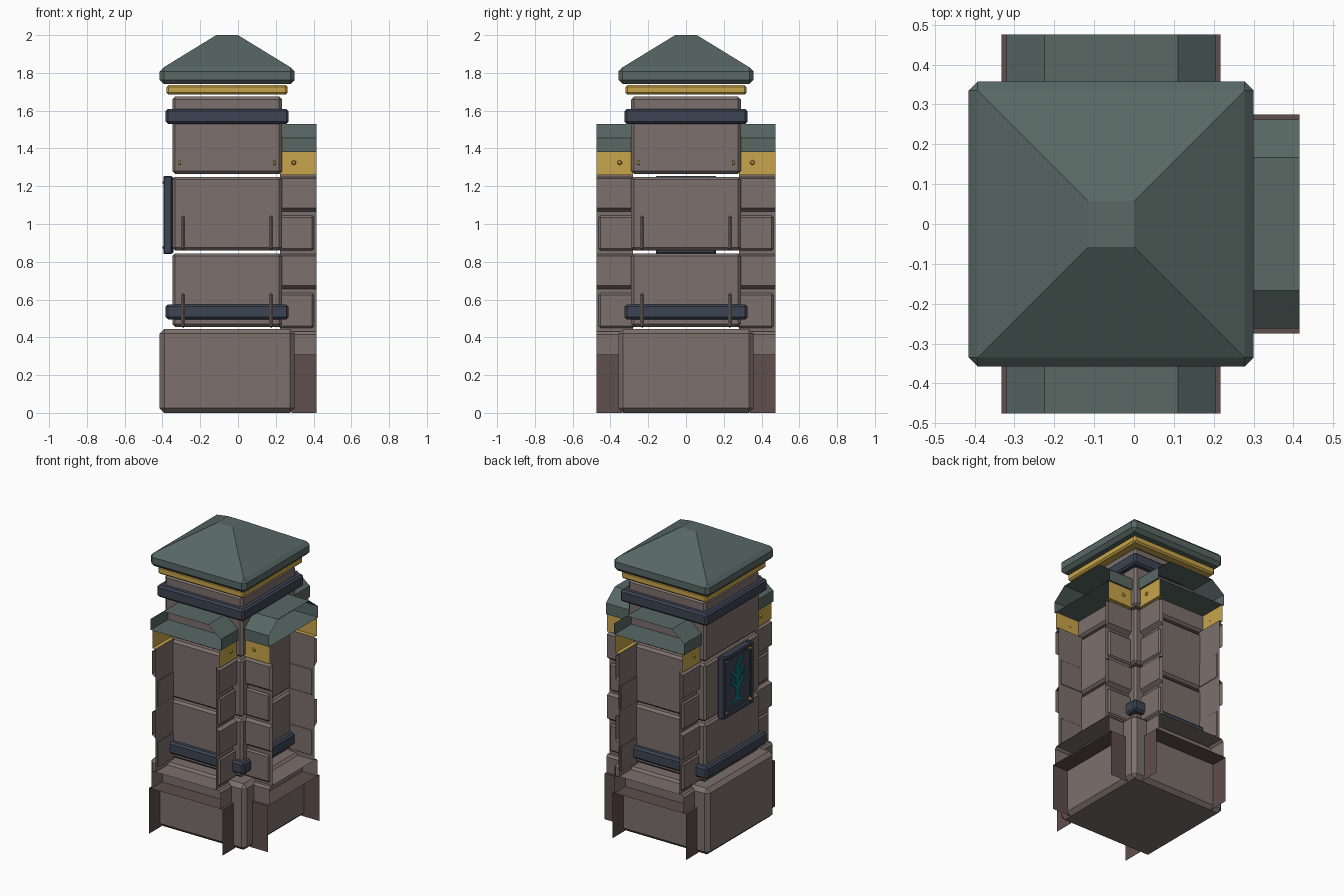
import bpy, bmesh, math
from mathutils import Matrix, Vector

if "Cube" in bpy.data.objects:
    bpy.data.objects.remove(bpy.data.objects["Cube"], do_unlink=True)

CENTRE = -0.0575


def material(name, *srgb):
    lin = [(c / 255 / 12.92 if c < 10 else ((c / 255 + 0.055) / 1.055) ** 2.4) for c in srgb]
    m = bpy.data.materials.new(name)
    m.use_nodes = True
    m.diffuse_color = (*lin, 1)
    m.node_tree.nodes["Principled BSDF"].inputs["Base Color"].default_value = (*lin, 1)
    return m


STONE = material("warm grey stone", 124, 112, 108)
DARK = material("dark brown stone", 94, 78, 76)
SLATE = material("grey green slate", 88, 104, 100)
GOLD = material("gold", 200, 165, 75)
NAVY = material("navy metal", 60, 67, 82)
TEAL = material("teal inlay", 14, 122, 128)


def finish(name, bm, mat, angle=0.0):
    """Local axes: x outward, y across, z up; angle turns the part about the post."""
    me = bpy.data.meshes.new(name)
    bm.to_mesh(me)
    bm.free()
    me.materials.append(mat)
    ob = bpy.data.objects.new(name, me)
    ob.location.x = CENTRE
    ob.rotation_euler.z = angle
    bpy.context.collection.objects.link(ob)
    return ob


def box(name, lo, hi, mat, bevel=0.0, angle=0.0, turn=None):
    lo, hi = Vector(lo), Vector(hi)
    bm = bmesh.new()
    bmesh.ops.create_cube(bm, size=1)
    bmesh.ops.scale(bm, vec=hi - lo, verts=bm.verts)
    if bevel:
        bmesh.ops.bevel(bm, geom=bm.edges[:], offset=bevel, segments=1,
                        affect='EDGES', clamp_overlap=True)
    if turn:
        bmesh.ops.transform(bm, matrix=turn, verts=bm.verts)
    bmesh.ops.translate(bm, vec=(lo + hi) / 2, verts=bm.verts)
    return finish(name, bm, mat, angle)


def tier(name, half, z0, z1, mat, bevel):
    return box(name, (-half, -half, z0), (half, half, z1), mat, bevel)


def sheet(name, profile, start, end, mat, angle, closed=False):
    """Open-ended extrusion of a (y, z) profile along the wing."""
    bm = bmesh.new()
    rows = [[bm.verts.new((u, y, z)) for y, z in profile] for u in (start, end)]
    for i in range(len(profile) if closed else len(profile) - 1):
        j = (i + 1) % len(profile)
        bm.faces.new((rows[0][i], rows[0][j], rows[1][j], rows[1][i]))
    return finish(name, bm, mat, angle)


def arch(points):
    """Mirror a right-hand half profile to the left."""
    return points + [(-y, z) for y, z in reversed(points)]


def side_profile(points, side):
    return points if side > 0 else [(-y, z) for y, z in reversed(points)]


def rivet(name, pos, radius, axis, angle):
    bm = bmesh.new()
    bmesh.ops.create_cone(bm, cap_ends=True, segments=6, radius1=radius,
                          radius2=radius * 0.5, depth=0.014)
    rot = Vector((0, 0, 1)).rotation_difference(Vector(axis)).to_matrix().to_4x4()
    bmesh.ops.transform(bm, matrix=Matrix.Translation(pos) @ rot, verts=bm.verts)
    return finish(name, bm, GOLD, angle)


# Central post
tier("post_base", 0.3575, 0, 0.445, STONE, 0.025)
tier("lower_block", 0.29, 0.455, 0.845, STONE, 0.015)
tier("middle_block", 0.29, 0.86, 1.25, STONE, 0.015)
tier("upper_block", 0.29, 1.265, 1.675, STONE, 0.015)
tier("lower_band", 0.325, 0.495, 0.575, NAVY, 0.012)
tier("upper_band", 0.325, 1.53, 1.61, NAVY, 0.012)
tier("gold_collar", 0.32, 1.685, 1.735, GOLD, 0.01)

# Hipped cap with bevelled eave
tier("cap_eave", 0.3575, 1.74, 1.83, SLATE, 0.0225)
bm = bmesh.new()
bmesh.ops.create_cone(bm, cap_ends=True, segments=4, radius1=0.335 * math.sqrt(2),
                      radius2=0.0575 * math.sqrt(2), depth=0.17)
bmesh.ops.transform(bm, matrix=Matrix.Translation((0, 0, 1.915)) @ Matrix.Rotation(math.pi / 4, 4, 'Z'),
                    verts=bm.verts)
finish("cap_roof", bm, SLATE)


# Wall stubs, open at their outer ends
def wing(label, angle, reach):
    sheet(label + "_plinth", arch([(0.275, 0), (0.275, 0.31)]), 0.34, reach, DARK, angle)
    sheet(label + "_plinth_cap", arch([(0.258, 0.31), (0.258, 0.415), (0.245, 0.43)]),
          0.29, reach, STONE, angle)
    sheet(label + "_roof", arch([(0.262, 1.38), (0.262, 1.455), (0.1675, 1.53)]),
          0.28, reach, SLATE, angle, closed=True)
    for side, tag in ((1, "_a"), (-1, "_b")):
        sheet(label + "_wall" + tag, side_profile([(0.225, 0.43), (0.225, 1.26)], side),
              0.28, reach, STONE, angle)
        sheet(label + "_gold_plate" + tag, side_profile([(0.225, 1.26), (0.25, 1.26), (0.25, 1.38)], side),
              0.28, reach, GOLD, angle)
        rivet(label + "_rivet" + tag, (0.352, side * 0.253, 1.325), 0.016, (0, side, 0), angle)
        for k, z in enumerate((0.45, 0.86)):
            # Recessed short stone below, full stone with undercut above
            y0, y1 = sorted((side * 0.222, side * 0.243))
            box(f"{label}_short_stone{tag}{k}", (0.27, y0, z), (reach - 0.012, y1, z + 0.185),
                STONE, 0.01, angle)
            course = [(0.225, z + 0.205), (0.252, z + 0.225), (0.252, z + 0.38), (0.225, z + 0.39)]
            sheet(f"{label}_long_stone{tag}{k}", side_profile(course, side), 0.28, reach, STONE, angle)


wing("left_wing", 0, 0.4725)
wing("back_wing", math.pi / 2, 0.475)
wing("front_wing", -math.pi / 2, 0.475)

# Plaque on the plain side
P = math.pi
box("plaque", (0.285, -0.155, 0.845), (0.326, 0.155, 1.25), NAVY, 0.004, P)
for s in (-1, 1):
    y0, y1 = sorted((s * 0.13, s * 0.16))
    box("plaque_stile", (0.29, y0, 0.84), (0.338, y1, 1.255), NAVY, 0.006, P)
    zc = 1.0475 + s * 0.1925
    box("plaque_rail", (0.29, -0.135, zc - 0.015), (0.338, 0.135, zc + 0.015), NAVY, 0.006, P)
    for t in (-1, 1):
        rivet("plaque_rivet", (0.334, t * 0.128, 1.0475 + s * 0.172), 0.013, (1, 0, 0), P)


# Branching inlay
def stroke(a, b, width=0.018):
    a, b = Vector(a), Vector(b)
    mid, d = (a + b) / 2, b - a
    h = d.length / 2 + width / 3
    box("inlay_stroke", (0.324, mid.x - h, mid.y - width / 2), (0.333, mid.x + h, mid.y + width / 2),
        TEAL, 0, P, Matrix.Rotation(math.atan2(d.y, d.x), 4, 'X'))


stroke((0, 0.92), (0, 1.15), 0.024)
for s in (-1, 1):
    stroke((0, 0.94), (s * 0.04, 0.905))
    stroke((0, 0.99), (s * 0.065, 1.06))
    stroke((0, 1.06), (s * 0.06, 1.125))
stroke((0, 1.14), (0.045, 1.2))
stroke((0.065, 1.06), (0.065, 1.09))
stroke((-0.065, 1.06), (-0.065, 1.1))
